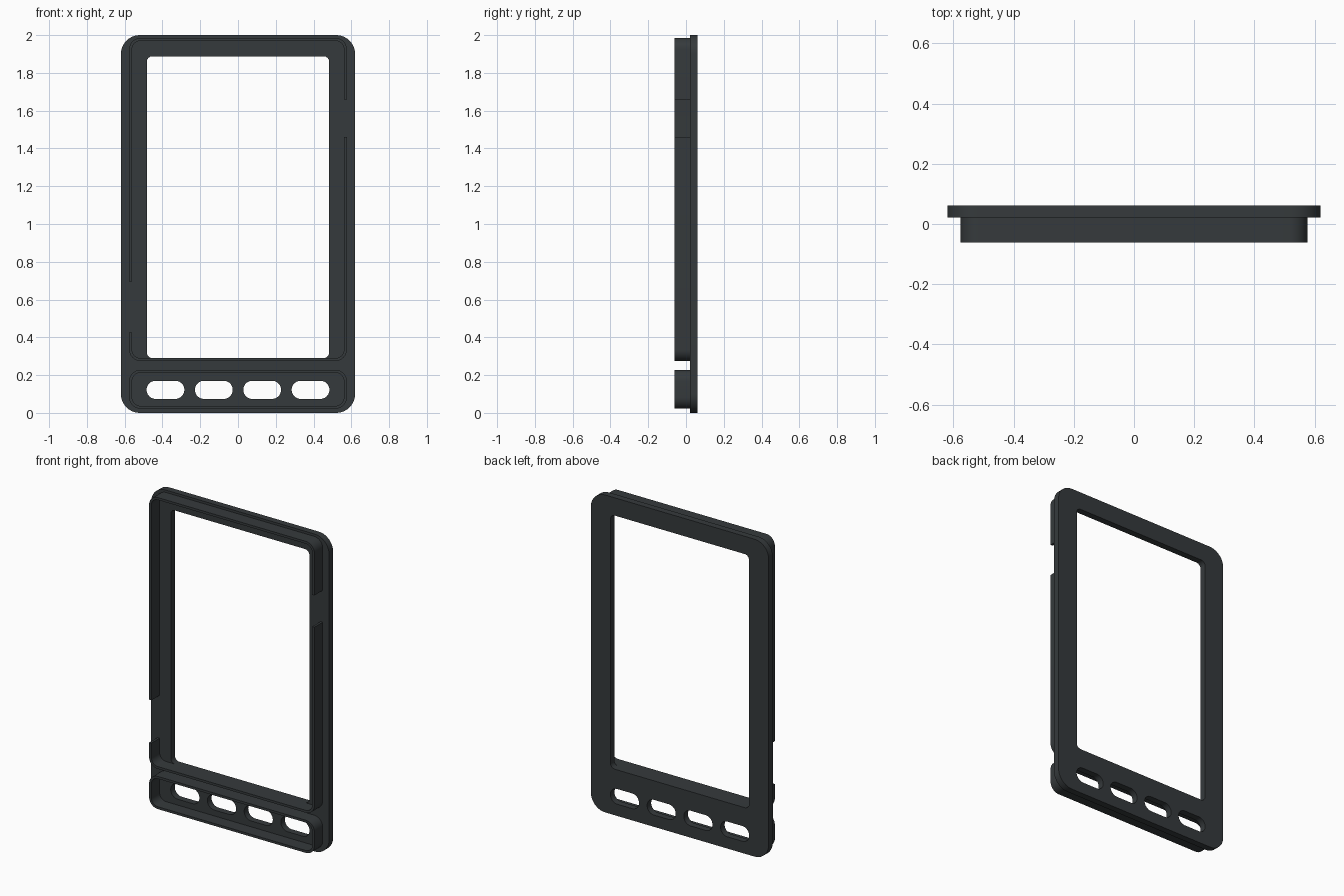
import bpy, bmesh
from math import sin, cos, pi
from mathutils import Matrix

if "Cube" in bpy.data.objects:
    bpy.data.objects.remove(bpy.data.objects["Cube"])

mat = bpy.data.materials.new("dark_plastic")
mat.diffuse_color = (0.036, 0.042, 0.045, 1)
mat.use_nodes = True
mat.node_tree.nodes["Principled BSDF"].inputs["Base Color"].default_value = mat.diffuse_color


def rounded(x0, x1, z0, z1, r, n=10):
    """Outline of a rounded rectangle in x, z."""
    pts = []
    corners = [(x1 - r, z1 - r), (x0 + r, z1 - r), (x0 + r, z0 + r), (x1 - r, z0 + r)]
    for q, (cx, cz) in enumerate(corners):
        for i in range(n + 1):
            a = pi / 2 * (q + i / n)
            p = (cx + r * cos(a), cz + r * sin(a))
            if not pts or abs(p[0] - pts[-1][0]) + abs(p[1] - pts[-1][1]) > 1e-5:
                pts.append(p)
    return pts


def slab(name, loops, y0, y1):
    """Fill an outline with holes and extrude it from y0 to y1."""
    cu = bpy.data.curves.new(name, 'CURVE')
    cu.dimensions = '2D'
    cu.fill_mode = 'BOTH'
    cu.extrude = (y1 - y0) / 2
    for pts in loops:
        sp = cu.splines.new('POLY')
        sp.points.add(len(pts) - 1)
        for p, (x, z) in zip(sp.points, pts):
            p.co = (x, z, 0, 1)
        sp.use_cyclic_u = True
    ob = bpy.data.objects.new(name, cu)
    bpy.context.collection.objects.link(ob)
    bpy.ops.object.select_all(action='DESELECT')
    ob.select_set(True)
    bpy.context.view_layer.objects.active = ob
    bpy.ops.object.convert(target='MESH')
    ob = bpy.context.object
    me = ob.data
    me.transform(Matrix.Translation((0, (y0 + y1) / 2, 0)) @ Matrix.Rotation(pi / 2, 4, 'X'))
    bm = bmesh.new()
    bm.from_mesh(me)
    bmesh.ops.remove_doubles(bm, verts=bm.verts, dist=1e-5)
    bmesh.ops.recalc_face_normals(bm, faces=bm.faces)
    bm.to_mesh(me)
    bm.free()
    me.materials.clear()
    me.materials.append(mat)
    return ob


def smooth(ob):
    bpy.ops.object.select_all(action='DESELECT')
    ob.select_set(True)
    bpy.context.view_layer.objects.active = ob
    bpy.ops.object.shade_smooth_by_angle(angle=pi / 6)


def rim(name, z0, z1, r=0.06, t=0.015, w=0.576):
    """Thin upright wall following a rounded rectangle."""
    return slab(name, [rounded(-w, w, z0, z1, r),
                       rounded(-w + t, w - t, z0 + t, z1 - t, r - t)], -0.062, 0.021)


def notch(ob, x, z0, z1):
    """Cut a gap through a side wall."""
    bpy.ops.mesh.primitive_cube_add(size=1, location=(x, 0, (z0 + z1) / 2))
    cutter = bpy.context.object
    cutter.name = "notch_cutter"
    cutter.scale = (0.1, 0.4, z1 - z0)
    cutter.hide_render = True
    bpy.context.view_layer.objects.active = ob
    mod = ob.modifiers.new("notch", 'BOOLEAN')
    mod.operation = 'DIFFERENCE'
    mod.solver = 'EXACT'
    mod.object = cutter
    bpy.ops.object.modifier_apply(modifier=mod.name)
    bpy.data.objects.remove(cutter)


# Face plate with the screen window and four button slots
loops = [rounded(-0.62, 0.62, 0, 2, 0.1),
         rounded(-0.483, 0.483, 0.29, 1.888, 0.03)]
for i in range(4):
    cx = (i - 1.5) * 0.256
    loops.append(rounded(cx - 0.1, cx + 0.1, 0.074, 0.17, 0.0479))
plate = slab("face_plate", loops, 0.021, 0.062)
smooth(plate)

# Wall around the screen, with a gap on each side
screen_rim = rim("screen_rim", 0.275, 1.985)
notch(screen_rim, 0.576, 1.46, 1.66)
notch(screen_rim, -0.576, 0.425, 0.695)
smooth(screen_rim)

# Wall around the buttons
smooth(rim("button_rim", 0.022, 0.228))
